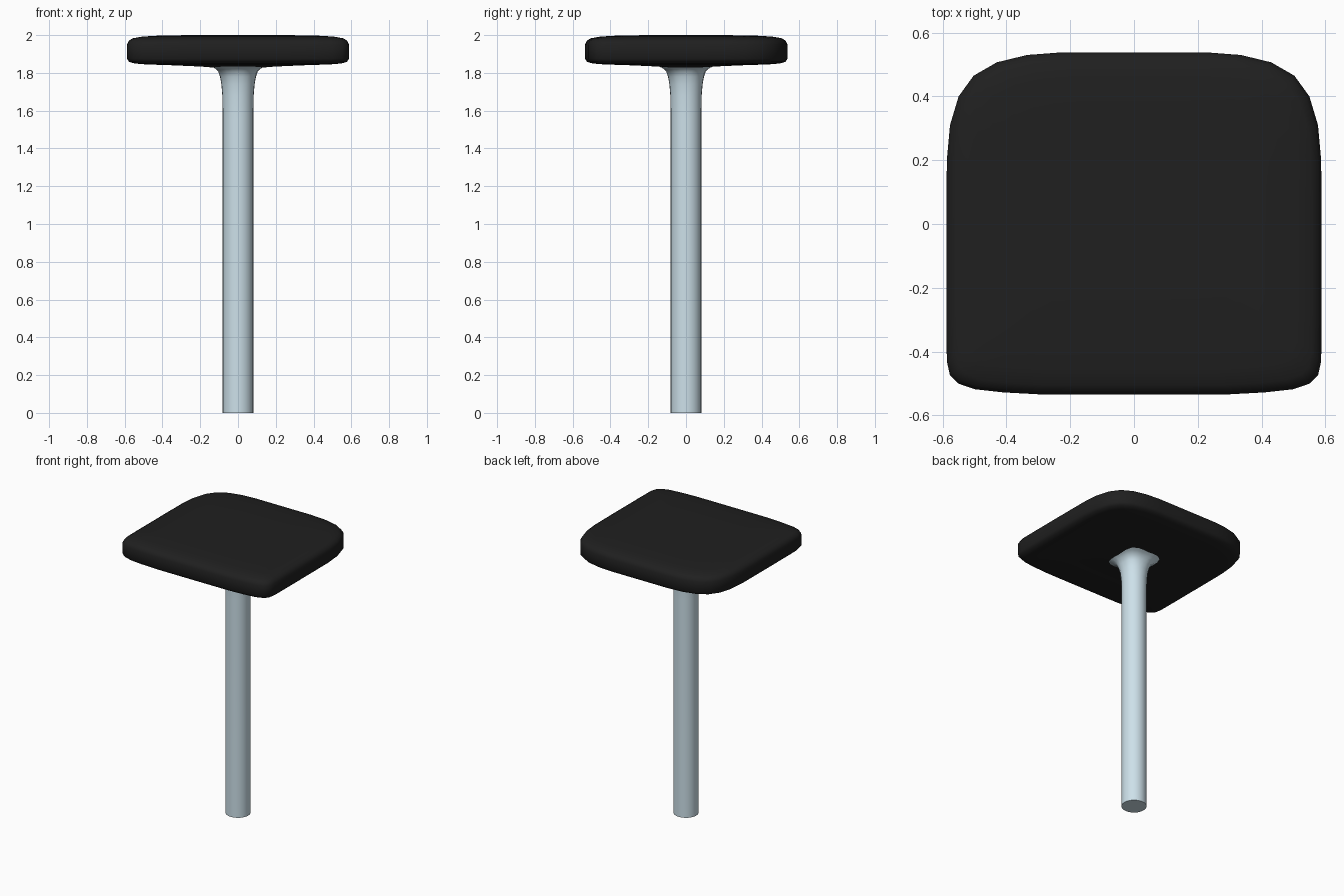
import bpy, bmesh
from math import sin, cos, pi

if "Cube" in bpy.data.objects:
    bpy.data.objects.remove(bpy.data.objects["Cube"])


def loft(name, rings, colour):
    """Skin a stack of equal-length rings and cap both ends."""
    bm = bmesh.new()
    loops = [[bm.verts.new(p) for p in ring] for ring in rings]
    n = len(loops[0])
    for a, b in zip(loops, loops[1:]):
        for i in range(n):
            j = (i + 1) % n
            bm.faces.new((a[i], a[j], b[j], b[i]))
    bm.faces.new(loops[0][::-1])
    bm.faces.new(loops[-1])
    bmesh.ops.recalc_face_normals(bm, faces=bm.faces)
    mesh = bpy.data.meshes.new(name)
    bm.to_mesh(mesh)
    bm.free()
    obj = bpy.data.objects.new(name, mesh)
    bpy.context.collection.objects.link(obj)
    mat = bpy.data.materials.new(name + "_material")
    mat.diffuse_color = colour
    mat.use_nodes = True
    mat.node_tree.nodes["Principled BSDF"].inputs["Base Color"].default_value = mat.diffuse_color
    mesh.materials.append(mat)
    bpy.context.view_layer.objects.active = obj
    obj.select_set(True)
    bpy.ops.object.shade_smooth_by_angle(angle=pi / 4)
    obj.select_set(False)
    return obj


# Seat: tight front corners, broad rear corners, mirrored across x
half = [(0.19, -0.535), (0.30, -0.534), (0.41, -0.528), (0.50, -0.518), (0.552, -0.50),
        (0.577, -0.475), (0.587, -0.43), (0.588, -0.30), (0.588, 0.0), (0.587, 0.20),
        (0.577, 0.31), (0.55, 0.40), (0.503, 0.465), (0.43, 0.507), (0.335, 0.53), (0.23, 0.538)]
outline = half + [(-x, y) for x, y in reversed(half)]
# Side profile as (inset from edge, z)
seat_profile = [(0.48, 1.826), (0.40, 1.833), (0.25, 1.84), (0.10, 1.845), (0.04, 1.85), (0.012, 1.858),
                (0.0, 1.875), (0.0, 1.95), (0.01, 1.97), (0.03, 1.983),
                (0.08, 1.992), (0.18, 1.998), (0.35, 2.0)]
loft("seat", [[(x * (1 - d / 0.588), y * (1 - d / 0.537), z) for x, y in outline]
              for d, z in seat_profile], (0.014, 0.014, 0.014, 1))


# Post: round shaft flaring into a softened square under the seat
def post_ring(r, z, squareness, n=24):
    pts = []
    for i in range(n):
        a = 2 * pi * i / n
        k = r * (1 + squareness * sin(2 * a) ** 2)
        pts.append((k * cos(a), k * sin(a), z))
    return pts


post_profile = [(0.081, 0.0, 0), (0.081, 1.55, 0), (0.083, 1.68, 0), (0.088, 1.74, 0.02),
                (0.095, 1.78, 0.06), (0.105, 1.808, 0.12), (0.122, 1.825, 0.2), (0.14, 1.834, 0.22)]
loft("post", [post_ring(*p) for p in post_profile], (0.61, 0.75, 0.82, 1))
